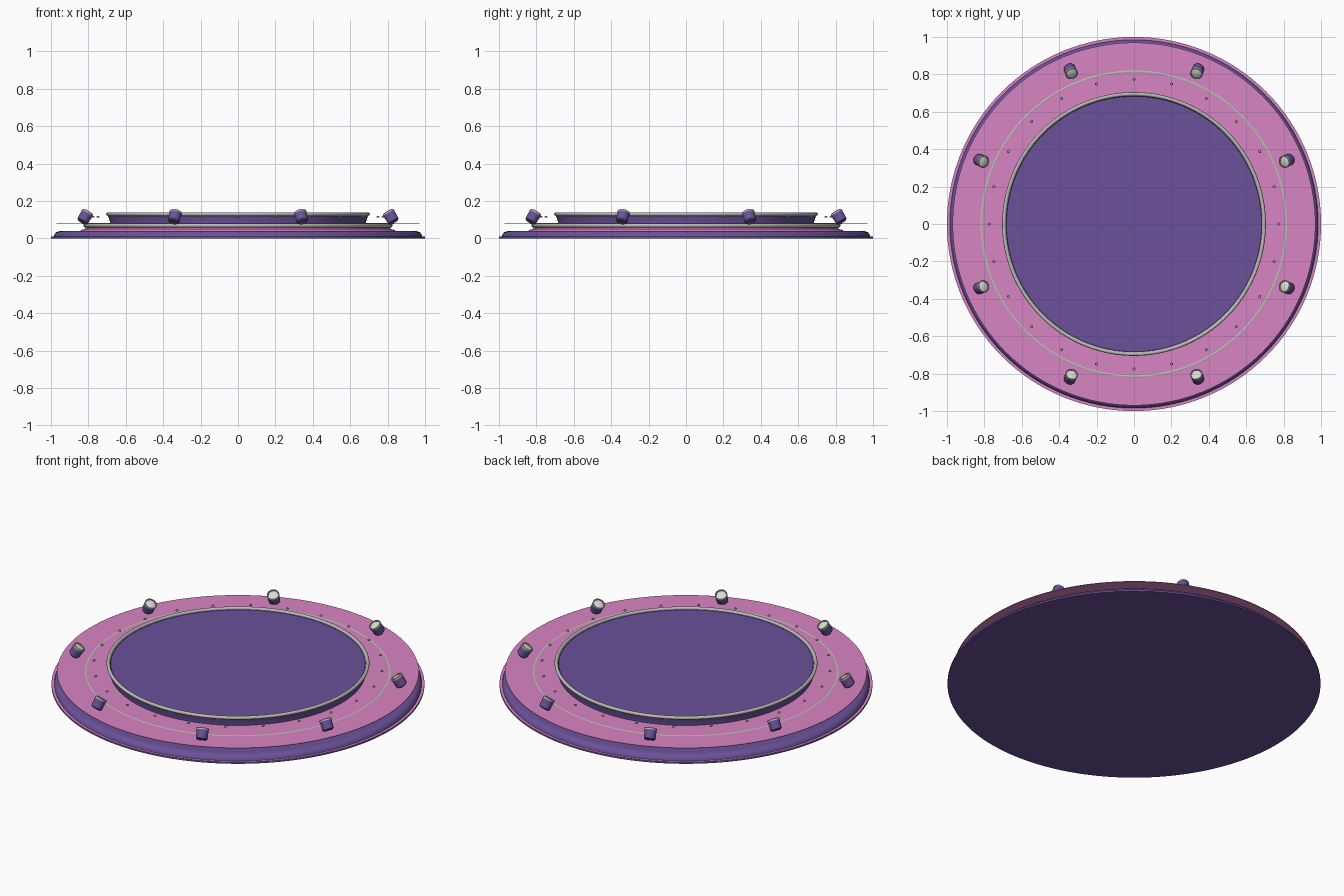
import bpy, math
from mathutils import Vector, Matrix

cube = bpy.data.objects.get("Cube")
if cube:
    bpy.data.objects.remove(cube, do_unlink=True)


def material(name, color):
    m = bpy.data.materials.new(name)
    m.use_nodes = True
    m.diffuse_color = (*color, 1)
    m.node_tree.nodes["Principled BSDF"].inputs["Base Color"].default_value = (*color, 1)
    return m


purple = material("purple", (0.145, 0.083, 0.32))
pink = material("pink", (0.69, 0.235, 0.54))
grey = material("grey", (0.50, 0.50, 0.46))
lens_grey = material("pale grey", (0.69, 0.70, 0.66))


def smooth(ob, angle=35):
    bpy.ops.object.select_all(action="DESELECT")
    ob.select_set(True)
    bpy.context.view_layer.objects.active = ob
    bpy.ops.object.shade_smooth_by_angle(angle=math.radians(angle))


def lathe(name, profile, mat, steps=128, matrix=None):
    """Revolve (radius, height) points around z; radius 0 closes the end."""
    verts, faces, rings = [], [], []
    for r, z in profile:
        start, count = len(verts), steps if r else 1
        for i in range(count):
            a = math.tau * i / steps
            verts.append((r * math.cos(a), r * math.sin(a), z))
        rings.append([start + i % count for i in range(steps)])
    for low, high in zip(rings, rings[1:]):
        for i in range(steps):
            j = (i + 1) % steps
            quad = [low[i], low[j], high[j], high[i]]
            faces.append(list(dict.fromkeys(quad)))
    mesh = bpy.data.meshes.new(name)
    mesh.from_pydata(verts, [], faces)
    mesh.materials.append(mat)
    ob = bpy.data.objects.new(name, mesh)
    bpy.context.collection.objects.link(ob)
    if matrix:
        ob.matrix_world = matrix
    smooth(ob)
    return ob


def ring(name, radius, thickness, z, mat):
    bpy.ops.mesh.primitive_torus_add(major_radius=radius, minor_radius=thickness,
                                     major_segments=128, minor_segments=10,
                                     location=(0, 0, z))
    ob = bpy.context.object
    ob.name = name
    ob.data.materials.append(mat)
    smooth(ob, 60)


# Base: foot plate with a pink lip and a rounded purple skirt
foot = lathe("foot_plate", [(0, 0), (1, 0), (1, 0.01), (0, 0.01)], purple)
foot.data.materials.append(pink)
for face in foot.data.polygons:
    if face.normal.z > 0.5:
        face.material_index = 1
lathe("base_skirt", [(0.985, 0.009), (0.982, 0.02), (0.974, 0.032),
                     (0.96, 0.038), (0.94, 0.04), (0, 0.04)], purple)

# Riser and floating walkway
lathe("riser", [(0.845, 0.039), (0.835, 0.046), (0.815, 0.05), (0.815, 0.07), (0, 0.07)], pink)
ring("riser_trim", 0.815, 0.012, 0.07, grey)
lathe("walkway", [(0, 0.077), (0.97, 0.077), (0.97, 0.08), (0, 0.08)], pink)

# Raised central stage
lathe("stage", [(0.685, 0.07), (0.685, 0.09), (0.695, 0.12), (0.697, 0.13),
                (0.685, 0.13), (0.682, 0.126), (0, 0.126)], purple)
ring("stage_trim", 0.695, 0.01, 0.13, grey)

# Small studs around the stage
for i in range(24):
    a = math.tau * i / 24
    place = Matrix.Translation((0.775 * math.cos(a), 0.775 * math.sin(a), 0.115))
    lathe(f"stud_{i + 1}", [(0, -0.003), (0.008, -0.003), (0.008, 0.001),
                            (0.005, 0.004), (0, 0.004)], grey, 10, place)

# Spotlights leaning in towards the stage
for i in range(8):
    a = math.tau * (i + 0.5) / 8
    outward = Vector((math.cos(a), math.sin(a), 0))
    aim = Vector((0, 0, 1)) * math.cos(math.radians(33)) - outward * math.sin(math.radians(33))
    place = (Matrix.Translation(outward * 0.885 + Vector((0, 0, 0.115)))
             @ aim.to_track_quat("Z", "Y").to_matrix().to_4x4())
    lathe(f"spotlight_body_{i + 1}", [(0, -0.033), (0.024, -0.033), (0.031, -0.027),
                                      (0.033, 0.022), (0, 0.022)], purple, 24, place)
    lathe(f"spotlight_rim_{i + 1}", [(0.034, 0.02), (0.034, 0.028), (0.031, 0.031),
                                     (0.027, 0.031), (0.026, 0.026)], grey, 24, place)
    lathe(f"spotlight_lens_{i + 1}", [(0.027, 0.025), (0.018, 0.028), (0, 0.03)],
          lens_grey, 24, place)
